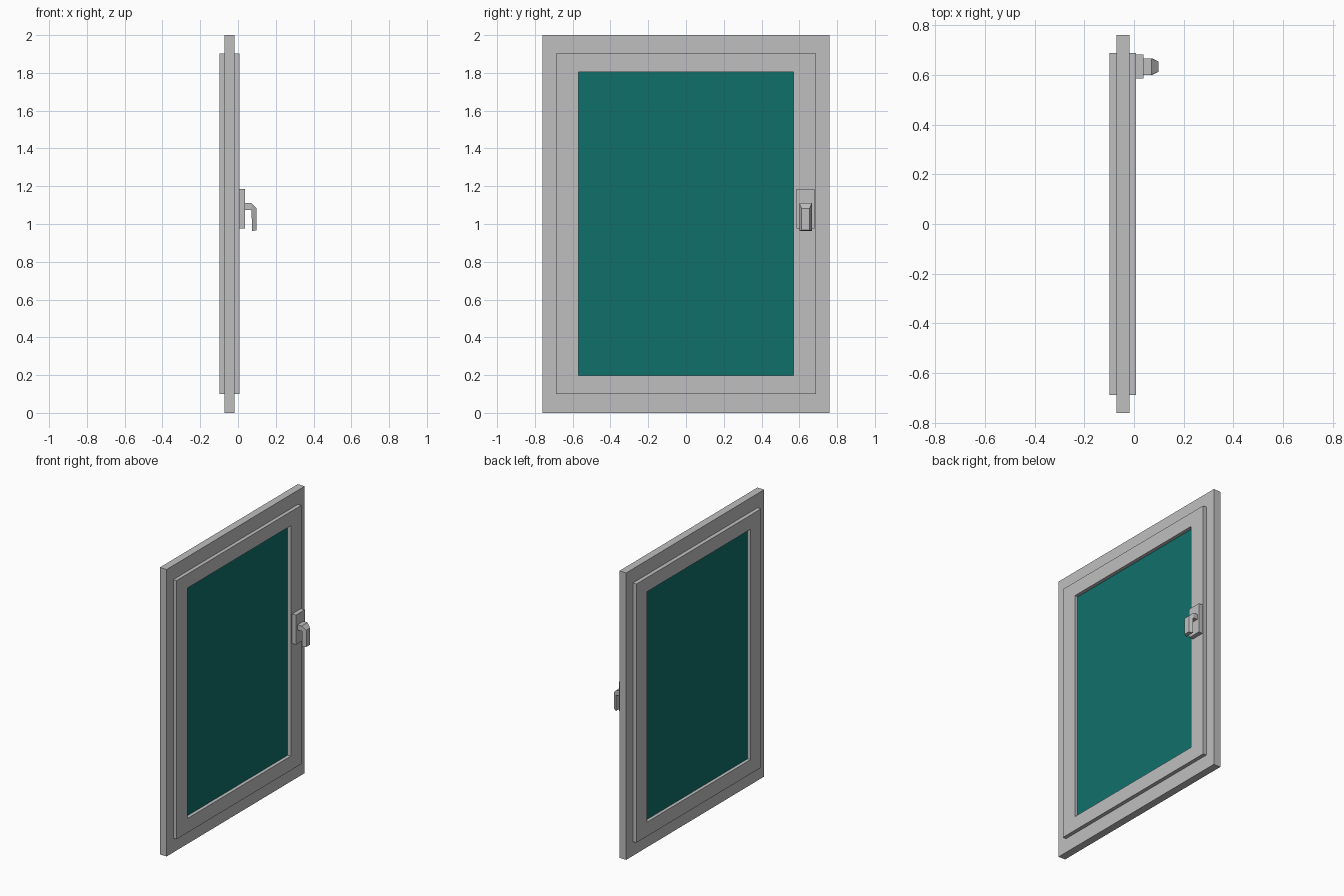
import bpy
import bmesh

cube = bpy.data.objects.get("Cube")
if cube:
    bpy.data.objects.remove(cube, do_unlink=True)


def make_material(name, colour):
    mat = bpy.data.materials.new(name)
    mat.use_nodes = True
    mat.diffuse_color = colour
    bsdf = next(n for n in mat.node_tree.nodes if n.type == 'BSDF_PRINCIPLED')
    bsdf.inputs["Base Color"].default_value = colour
    return mat


grey = make_material("light_grey", (0.52, 0.52, 0.52, 1))
teal = make_material("teal_glass", (0.005, 0.16, 0.145, 1))


def finish(name, bm, mat):
    bmesh.ops.recalc_face_normals(bm, faces=bm.faces[:])
    mesh = bpy.data.meshes.new(name)
    bm.to_mesh(mesh)
    bm.free()
    mesh.materials.append(mat)
    obj = bpy.data.objects.new(name, mesh)
    bpy.context.collection.objects.link(obj)
    return obj


def box(name, xs, ys, zs, mat):
    bm = bmesh.new()
    bmesh.ops.create_cube(bm, size=1)
    for v in bm.verts:
        v.co = [r[0] if c < 0 else r[1] for c, r in zip(v.co, (xs, ys, zs))]
    return finish(name, bm, mat)


def ring(name, xs, outer, inner, mat):
    """Rectangular frame; outer and inner are (half width, bottom, top)."""
    bm = bmesh.new()
    loops = []
    for x, (w, lo, hi) in ((xs[0], outer), (xs[1], outer),
                           (xs[1], inner), (xs[0], inner)):
        corners = ((-w, lo), (w, lo), (w, hi), (-w, hi))
        loops.append([bm.verts.new((x, y, z)) for y, z in corners])
    for i in range(4):
        a, b = loops[i], loops[(i + 1) % 4]
        for j in range(4):
            k = (j + 1) % 4
            bm.faces.new((a[j], a[k], b[k], b[j]))
    return finish(name, bm, mat)


# Fixed frame, opening sash and glass pane
sash_outer = (0.687, 0.099, 1.902)
opening = (0.57, 0.198, 1.804)
ring("outer_frame", (-0.071, -0.018), (0.76, 0, 2), sash_outer, grey)
ring("sash", (-0.099, 0.008), sash_outer, opening, grey)
box("glass_pane", (-0.076, -0.016), (-0.57, 0.57), (0.198, 1.804), teal)

# Handle mounting plate
HANDLE_Y = 0.633
box("handle_plate", (0.008, 0.038), (HANDLE_Y - 0.048, HANDLE_Y + 0.048),
    (0.977, 1.184), grey)

# Bent lever: sections of outer point, inner point, outer half width
sections = [((0.037, 1.11), (0.037, 1.074), 0.033),
            ((0.07, 1.11), (0.072, 1.074), 0.033),
            ((0.098, 1.083), (0.072, 1.074), 0.021),
            ((0.098, 0.967), (0.074, 0.963), 0.021)]
bm = bmesh.new()
rows = []
for (ox, oz), (ix, iz), w in sections:
    rows.append([bm.verts.new((x, HANDLE_Y + y, z)) for x, y, z in
                 ((ox, -w, oz), (ox, w, oz), (ix, 0.033, iz), (ix, -0.033, iz))])
for a, b in zip(rows, rows[1:]):
    for j in range(4):
        k = (j + 1) % 4
        bm.faces.new((a[j], a[k], b[k], b[j]))
bm.faces.new(rows[0])
bm.faces.new(rows[-1])
bmesh.ops.remove_doubles(bm, verts=bm.verts[:], dist=0.0005)
finish("handle_lever", bm, grey)
